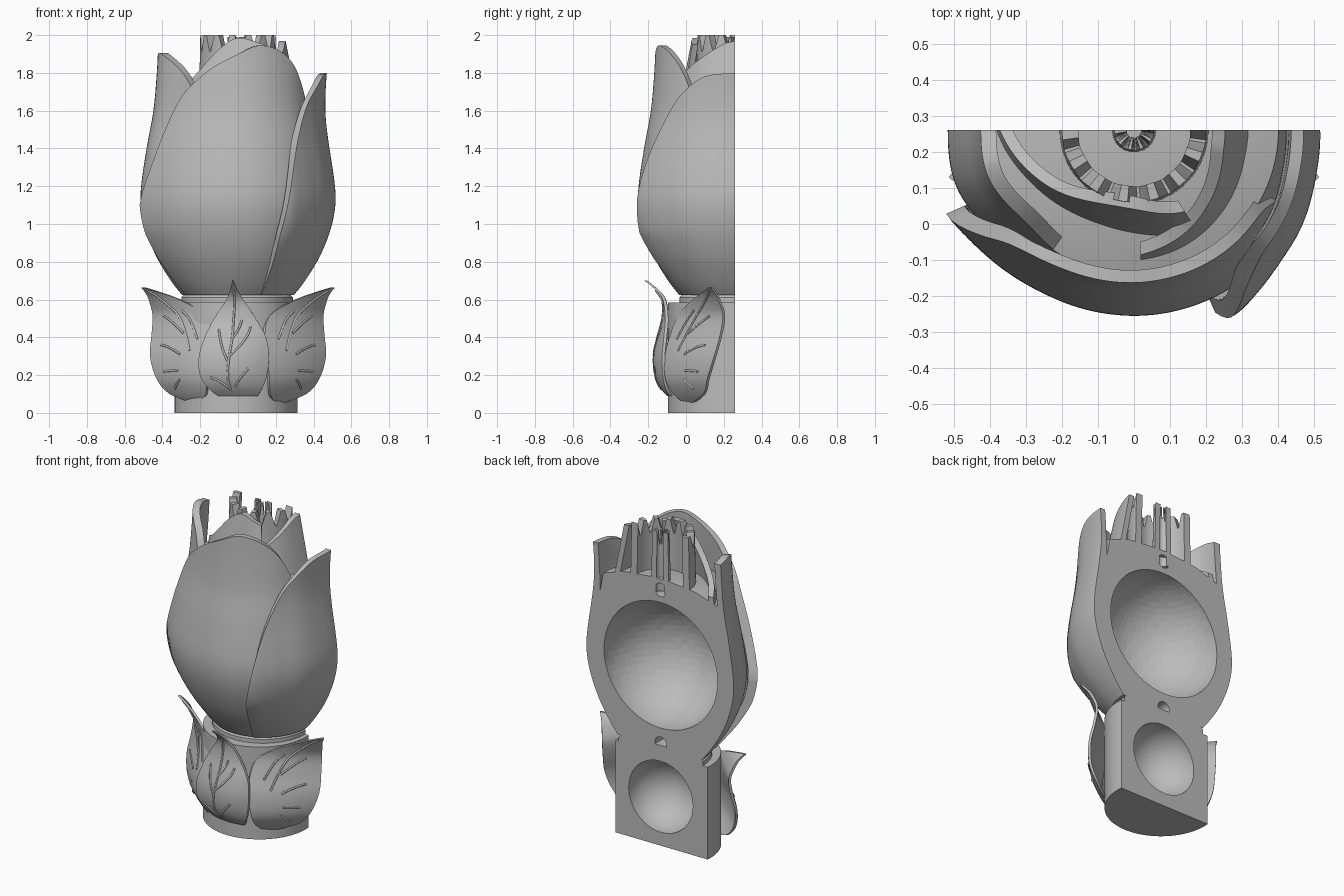
import bpy, bmesh, math
from mathutils import Vector

if "Cube" in bpy.data.objects:
    bpy.data.objects.remove(bpy.data.objects["Cube"])

BACK = 0.26  # flat back plane, also the axis of the flower
grey = bpy.data.materials.new("plain grey")
grey.diffuse_color = (0.5, 0.5, 0.5, 1)
grey.use_nodes = True
grey.node_tree.nodes["Principled BSDF"].inputs["Base Color"].default_value = grey.diffuse_color


def curve(points):
    """Smooth interpolation through (position, value) pairs."""
    n = len(points)
    def slope(i):
        a, b = points[max(i - 1, 0)], points[min(i + 1, n - 1)]
        return (b[1] - a[1]) / (b[0] - a[0])
    def f(x):
        x = min(max(x, points[0][0]), points[-1][0])
        i = max(k for k in range(n - 1) if points[k][0] <= x)
        (x0, y0), (x1, y1) = points[i], points[i + 1]
        h = x1 - x0
        t = (x - x0) / h
        return ((2*t**3 - 3*t*t + 1) * y0 + (t**3 - 2*t*t + t) * h * slope(i)
                + (3*t*t - 2*t**3) * y1 + (t**3 - t*t) * h * slope(i + 1))
    return f


def finish(name, bm, angle=35):
    bmesh.ops.recalc_face_normals(bm, faces=bm.faces[:])
    me = bpy.data.meshes.new(name)
    bm.to_mesh(me)
    bm.free()
    ob = bpy.data.objects.new(name, me)
    bpy.context.collection.objects.link(ob)
    me.materials.append(grey)
    activate(ob)
    bpy.ops.object.shade_smooth_by_angle(angle=math.radians(angle))
    return ob


def activate(ob):
    bpy.ops.object.select_all(action='DESELECT')
    ob.select_set(True)
    bpy.context.view_layer.objects.active = ob


def shell(name, nu, nv, outer, inner):
    """Closed thin body between two surfaces over u, v in 0..1."""
    bm = bmesh.new()
    g = [[[bm.verts.new(f(i / nu, j / nv)) for j in range(nv + 1)]
          for i in range(nu + 1)] for f in (outer, inner)]
    for s in g:
        for i in range(nu):
            for j in range(nv):
                bm.faces.new((s[i][j], s[i+1][j], s[i+1][j+1], s[i][j+1]))
    o, n = g
    for i in range(nu):
        for j in (0, nv):
            bm.faces.new((o[i][j], o[i+1][j], n[i+1][j], n[i][j]))
    for j in range(nv):
        for i in (0, nu):
            bm.faces.new((o[i][j], o[i][j+1], n[i][j+1], n[i][j]))
    return finish(name, bm)


def polar(deg, r, z):
    a = math.radians(deg)
    return Vector((r * math.sin(a), BACK - r * math.cos(a), z))


def half_lathe(name, profile, cx, cy, steps=96):
    """Turned solid about a vertical axis, cut flat at the back plane."""
    bm = bmesh.new()
    rings = [[bm.verts.new((cx + r * math.cos(2*math.pi*k/steps),
                            cy + r * math.sin(2*math.pi*k/steps), z))
              for k in range(steps)] for r, z in profile]
    for a, b in zip(rings, rings[1:]):
        for k in range(steps):
            m = (k + 1) % steps
            bm.faces.new((a[k], a[m], b[m], b[k]))
    bm.faces.new(rings[0])
    bm.faces.new(rings[-1])
    bmesh.ops.bisect_plane(bm, geom=bm.verts[:] + bm.edges[:] + bm.faces[:],
                           plane_co=(0, BACK, 0), plane_no=(0, 1, 0),
                           clear_outer=True, dist=1e-5)
    bmesh.ops.holes_fill(bm, edges=[e for e in bm.edges if e.is_boundary], sides=0)
    return finish(name, bm)


def carve(ob, sphere_z, sphere_r, pins=()):
    """Round hollow and small pin holes in the flat back."""
    cutters = []
    bpy.ops.mesh.primitive_uv_sphere_add(segments=64, ring_count=32, radius=sphere_r,
                                         location=(-0.005, BACK + 0.002, sphere_z))
    cutters.append(bpy.context.object)
    for z in pins:
        bpy.ops.mesh.primitive_cylinder_add(vertices=32, radius=0.042, depth=0.2,
                                            location=(-0.005, BACK, z),
                                            rotation=(math.pi / 2, 0, 0))
        cutters.append(bpy.context.object)
    for c in cutters:
        c.hide_render = True
        activate(ob)
        m = ob.modifiers.new("hollow", 'BOOLEAN')
        m.operation, m.solver, m.object = 'DIFFERENCE', 'EXACT', c
        bpy.ops.object.modifier_apply(modifier=m.name)
        bpy.data.objects.remove(c)
    activate(ob)
    bpy.ops.object.shade_smooth_by_angle(angle=math.radians(35))


# Outer bud radius by height
R = curve([(0.6, 0.275), (0.65, 0.318), (0.7, 0.355), (0.8, 0.418), (0.9, 0.465), (1.0, 0.498),
           (1.1, 0.515), (1.2, 0.513), (1.4, 0.484), (1.6, 0.448), (1.8, 0.43), (2.0, 0.42)])

# Solid heart of the bud
core = half_lathe("bud_core", [(R(z) - 0.045, z) for z in [0.6 + 0.06 * i for i in range(18)]]
                  + [(0.25, 1.67), (0.05, 1.69)], 0, BACK)
carve(core, 1.143, 0.398, (0.647, 1.62))

# Base block and collar
base = half_lathe("base", [(0.325, 0), (0.325, 0.585)], -0.01, 0.23)
carve(base, 0.31, 0.225)
half_lathe("collar", [(0.27, 0.57), (0.295, 0.585), (0.295, 0.61), (0.275, 0.635)], -0.005, BACK)


def outer_petal(name, a0, a1, top, offset, tip_flare=0.0, thick=0.055, thin=0.02):
    """Bud petal following the bud radius, thinner towards its rim."""
    top, offset = curve(top), curve(offset)
    def surf(inset):
        def f(u, v):
            a = a0 + (a1 - a0) * u
            z = 0.625 + (top(a) - 0.625) * v
            r = R(z) + offset(a) * min(1, (z - 0.6) / 0.35)
            r += tip_flare * min(1, max(0, (z - 1.4) / 0.4)) ** 1.5
            if inset:
                r -= inset - thin * min(1, max(0, (z - 1.45) / 0.2))
            return polar(a, r, z)
        return f
    shell(name, 56, 40, surf(0), surf(thick))


outer_petal("front_petal", -66, 64,
            [(-66, 1.1), (-62, 1.22), (-47, 1.6), (-27, 1.78), (0, 1.9), (18, 1.945),
             (41, 1.87), (56, 1.7), (64, 1.48)],
            [(-66, 0.055), (-55, 0.03), (-40, 0.01), (-25, 0), (40, -0.005), (64, -0.025)])
outer_petal("right_petal", 24, 90,
            [(24, 0.95), (29, 1.2), (35, 1.4), (46, 1.6), (56, 1.7), (70, 1.78), (90, 1.8)],
            [(24, 0.07), (30, 0.066), (38, 0.048), (48, 0.03), (60, 0.02), (75, 0.005), (90, 0)],
            0.04)
outer_petal("left_petal", -90, -34,
            [(-90, 1.89), (-76, 1.905), (-60, 1.86), (-45, 1.78), (-34, 1.68)],
            [(-90, 0), (-72, 0), (-50, -0.035), (-34, -0.04)], thin=0.012)


def inner_petal(name, a0, a1, top, radius, thick=0.036, cols=40, lean=0.2):
    def surf(inset):
        def f(u, v):
            a = a0 + (a1 - a0) * u
            z = 1.6 + (top(a) - 1.6) * v
            return polar(a, radius(a) + (1.98 - z) * lean - inset, z)
        return f
    shell(name, cols, 6, surf(0), surf(thick))


inner_petal("inner_front_petal", -90, 32,
            curve([(-90, 1.67), (-61, 1.76), (-28, 1.92), (0, 1.985), (32, 1.95)]),
            curve([(-90, 0.31), (-61, 0.25), (-28, 0.215), (0, 0.22), (32, 0.26)]))
inner_petal("inner_right_petal", 3, 90,
            curve([(3, 1.7), (25, 1.78), (48, 1.87), (75, 1.95), (90, 1.97)]),
            curve([(3, 0.29), (25, 0.28), (48, 0.265), (75, 0.25), (90, 0.25)]))


# Toothed rings at the heart: narrow flat tips with sloping gaps
def teeth(count, low, high):
    def f(a):
        p = ((a + 90) / 180 * count) % 1
        return low + (high - low) * (1 if p < 0.3 else abs(p - 0.65) / 0.35)
    return f


inner_petal("toothed_ring", -90, 90, teeth(7, 1.9, 2.0), lambda a: 0.2, 0.045, 70, 0.02)
inner_petal("heart_ring", -90, 90, teeth(5, 1.88, 1.99), lambda a: 0.055, 0.035, 50, 0.02)


def leaf(name, angle, side, rows, veins, bow):
    """Leaf from rows of (height, left, right, distance from axis)."""
    lo, hi, out = (curve([(r[0], r[k]) for r in rows]) for k in (1, 2, 3))
    a = math.radians(angle)
    normal = Vector((math.sin(a), -math.cos(a), 0))
    tangent = Vector((math.cos(a), math.sin(a), 0)) * side
    z0, z1 = rows[0][0], rows[-1][0]
    def surf(inset):
        def f(u, v):
            z = z0 + (z1 - z0) * v
            t = lo(z) + (hi(z) - lo(z)) * u
            n = out(z) - bow * (t - (lo(z) + hi(z)) / 2) ** 2 - inset
            return Vector((0, BACK, z)) + normal * n + tangent * t
        return f
    shell(name, 16, 28, surf(0), surf(0.016))
    # Raised veins following the leaf surface
    cu = bpy.data.curves.new(name + "_veins", 'CURVE')
    cu.dimensions, cu.bevel_depth, cu.bevel_resolution = '3D', 0.006, 1
    cu.use_fill_caps = True
    for (ua, va), (ub, vb), sag in veins:
        sp = cu.splines.new('POLY')
        sp.points.add(10)
        for k, p in enumerate(sp.points):
            s = k / 10
            p.co = (*surf(0)(ua + (ub - ua) * s, va + (vb - va) * s + sag * s * (1 - s)), 1)
    ob = bpy.data.objects.new(name + "_veins", cu)
    bpy.context.collection.objects.link(ob)
    cu.materials.append(grey)
    activate(ob)
    bpy.ops.object.convert(target='MESH')


side_rows = [(0.055, -0.03, 0.05, 0.335), (0.1, -0.08, 0.17, 0.37), (0.18, -0.11, 0.235, 0.405),
             (0.3, -0.12, 0.285, 0.405), (0.42, -0.11, 0.3, 0.375), (0.52, -0.06, 0.305, 0.358),
             (0.59, 0.07, 0.305, 0.375), (0.63, 0.18, 0.305, 0.395), (0.665, 0.295, 0.31, 0.43)]
side_veins = [((0.3, 0.45), (0.6, 0.97), 0), ((0.42, 0.6), (0.75, 0.75), 0.04),
              ((0.45, 0.42), (0.8, 0.5), 0.05), ((0.5, 0.28), (0.78, 0.27), 0),
              ((0.5, 0.2), (0.7, 0.12), 0), ((0.2, 0.55), (0.35, 0.8), 0)]
for s, word in ((1, "right"), (-1, "left")):
    leaf(word + "_leaf", 40 * s, s, side_rows, side_veins, 0.5)

front_rows = [(0.09, -0.1, 0.11, 0.36), (0.13, -0.15, 0.135, 0.395), (0.2, -0.195, 0.16, 0.425),
              (0.3, -0.2, 0.17, 0.432), (0.4, -0.17, 0.155, 0.412), (0.5, -0.12, 0.1, 0.385),
              (0.6, -0.055, 0.035, 0.385), (0.65, -0.035, 0.005, 0.42), (0.7, -0.022, -0.014, 0.48)]
front_veins = [((0.4, 0.05), (0.5, 0.92), 0), ((0.44, 0.35), (0.8, 0.6), -0.04),
               ((0.42, 0.3), (0.2, 0.58), -0.04), ((0.4, 0.06), (0.15, 0.16), 0.05),
               ((0.5, 0.08), (0.72, 0.24), 0), ((0.45, 0.5), (0.66, 0.66), -0.02)]
leaf("front_leaf", -1, 1, front_rows, front_veins, 1.4)
